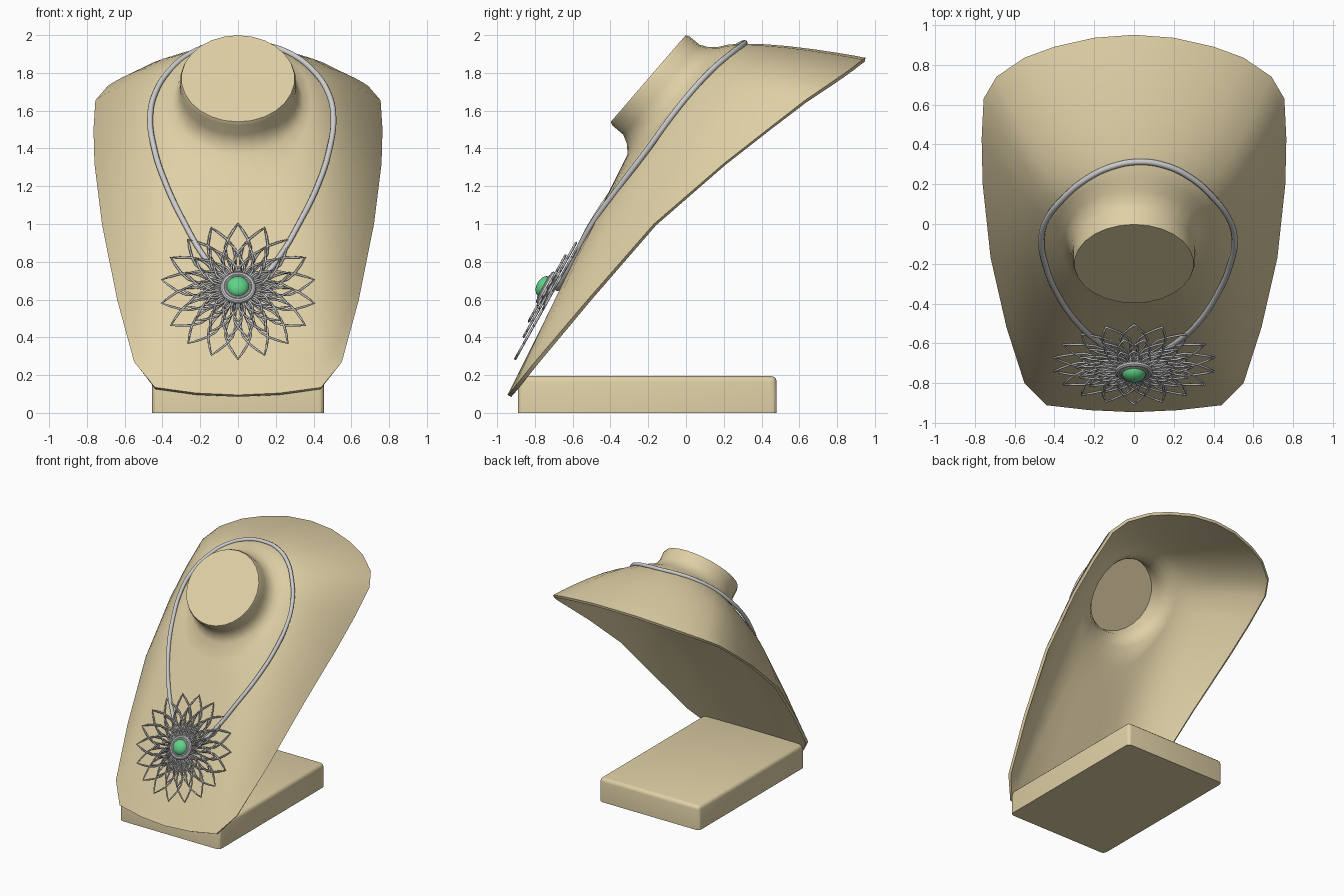
import bpy, bmesh
from math import sin, cos, pi, radians
from mathutils import Vector, Matrix
from mathutils.bvhtree import BVHTree

if "Cube" in bpy.data.objects:
    bpy.data.objects.remove(bpy.data.objects["Cube"])


def material(name, color):
    m = bpy.data.materials.new(name)
    m.diffuse_color = color
    m.use_nodes = True
    m.node_tree.nodes["Principled BSDF"].inputs["Base Color"].default_value = m.diffuse_color
    return m


TAN = material("tan_fabric", (0.74, 0.63, 0.38, 1))
GREEN = material("green_stone", (0.12, 0.65, 0.25, 1))


def finish(ob, angle=35, mat=None):
    bpy.ops.object.select_all(action='DESELECT')
    ob.select_set(True)
    bpy.context.view_layer.objects.active = ob
    for mod in list(ob.modifiers):
        bpy.ops.object.modifier_apply(modifier=mod.name)
    bpy.ops.object.shade_smooth_by_angle(angle=radians(angle))
    if mat:
        ob.data.materials.append(mat)


# Bust shell: lofted from the tilted neck disc out to the shoulder rim
N = Vector((0, -0.754, 0.656))          # neck axis
half_rim = [(0, -.945, .095), (.22, -.935, .105), (.44, -.91, .135), (.55, -.80, .27),
            (.64, -.52, .6), (.72, -.17, 1.0), (.76, .2, 1.32), (.765, .43, 1.5),
            (.755, .63, 1.655), (.69, .74, 1.73), (.55, .835, 1.795), (.4, .89, 1.835),
            (.2, .935, 1.87), (0, .95, 1.88)]
rim = [Vector(p) for p in half_rim]
rim += [Vector((-p[0], p[1], p[2])) for p in half_rim[-2:0:-1]]
count = len(rim)
angles = [-pi / 2 + 2 * pi * j / count for j in range(count)]


def tilted_ring(cy, cz, rx, dy, dz, drop=0.0):
    return [Vector((rx * cos(a), cy + dy * sin(a), cz + dz * sin(a))) - N * drop * cos(a) ** 2
            for a in angles]


rings = [tilted_ring(-.2, 1.77, .3, .198, .229),
         tilted_ring(-.185, 1.757, .307, .205, .235),
         tilted_ring(-.13, 1.711, .305, .202, .238),
         tilted_ring(-.1, 1.68, .315, .212, .258),
         tilted_ring(-.07, 1.652, .345, .24, .285, .02)]
base = rings[-1]
for t in (.1, .22, .36, .52, .68, .82, .93, 1):
    ring = []
    for a, p, q in zip(angles, base, rim):
        up = max(0, sin(a))
        bulge = (.08 * cos(a) ** 2 + .055 * up) * max(0, sin(pi * t ** (1 - .2 * up))) ** .85
        ring.append(p.lerp(q, t) + N * bulge)
    rings.append(ring)

verts = [v for r in rings for v in r]
faces = [list(range(count))]
for k in range(len(rings) - 1):
    for j in range(count):
        i = (j + 1) % count
        faces.append([k * count + j, (k + 1) * count + j, (k + 1) * count + i, k * count + i])
mesh = bpy.data.meshes.new("bust")
mesh.from_pydata(verts, [], faces)
bust = bpy.data.objects.new("bust", mesh)
bpy.context.collection.objects.link(bust)
surface = BVHTree.FromPolygons(verts, faces)
solid = bust.modifiers.new("thickness", 'SOLIDIFY')
solid.thickness = .022
solid.offset = -1
finish(bust, 55, TAN)

# Base block, all edges rounded except the underside
bpy.ops.mesh.primitive_cube_add(size=1)
block = bpy.context.object
block.name = "base_block"
block.data.transform(Matrix.Translation((0, -.205, .0975)) @ Matrix.Diagonal((.91, 1.37, .195, 1)))
bm = bmesh.new()
bm.from_mesh(block.data)
edges = [e for e in bm.edges if max(v.co.z for v in e.verts) > .1]
bmesh.ops.bevel(bm, geom=edges, offset=.03, segments=3, profile=.5, affect='EDGES')
bm.to_mesh(block.data)
bm.free()
finish(block, 30, TAN)


def wire(name, radius, resolution):
    cu = bpy.data.curves.new(name, 'CURVE')
    cu.dimensions = '3D'
    cu.bevel_depth = radius
    cu.bevel_resolution = resolution
    cu.resolution_u = 6
    ob = bpy.data.objects.new(name, cu)
    bpy.context.collection.objects.link(ob)
    return ob


# Necklace cord, resting on the bust
half = [(0, .315, 1.955), (.13, .295, 1.945), (.26, .235, 1.9), (.38, .13, 1.81), (.46, .02, 1.69),
        (.485, -.08, 1.565), (.465, -.2, 1.4), (.405, -.33, 1.2), (.3, -.48, .98),
        (.2, -.58, .82), (.1, -.65, .71), (0, -.68, .66)]
loop = [Vector(p) for p in half] + [Vector((-p[0], p[1], p[2])) for p in half[-2:0:-1]]
cord = wire("necklace_cord", .0155, 2)
sp = cord.data.splines.new('BEZIER')
sp.bezier_points.add(len(loop) - 1)
sp.use_cyclic_u = True
for bp, p in zip(sp.bezier_points, loop):
    p.x += .02
    hit = surface.ray_cast(p + N, -N)[0]
    if hit is not None:
        lift = (hit - p).dot(N) + .008
        if 0 < lift < .15:
            p = p + N * lift
    bp.co = p
    bp.handle_left_type = bp.handle_right_type = 'AUTO'

# Pendant frame: lies along the chest
FRAME = Matrix.Translation((0, -.705, .643)) @ Matrix.Rotation(radians(60.9), 4, 'X')

# Wire petals in three stacked layers
profile = [(.12, .1), (.35, .52), (.52, .9), (.65, 1), (.78, .76), (.9, .38), (1, 0)]
outline = profile + [(s, -w) for s, w in profile[-2::-1]]
petals = wire("flower_petals", .0065, 0)
petals.matrix_world = FRAME
for reach, width, height, turn in ((.41, .068, 0, 0), (.29, .05, .018, 10), (.2, .036, .034, 0)):
    for k in range(18):
        spin = Matrix.Rotation(radians(20 * k + turn), 4, 'Z')
        sp = petals.data.splines.new('POLY')
        sp.points.add(len(outline) - 1)
        for pt, (s, w) in zip(sp.points, outline):
            pt.co = (*(spin @ Vector((w * width, s * reach, height))), 1)


# Stone setting and stone
def place(name, z, scale=(1, 1, 1), mat=None):
    ob = bpy.context.object
    ob.name = name
    ob.data.transform(FRAME @ Matrix.Translation((0, 0, z)) @ Matrix.Diagonal((*scale, 1)))
    finish(ob, 35, mat)


bpy.ops.mesh.primitive_cylinder_add(vertices=32, radius=.085, depth=.05)
place("setting_plate", .022)
bpy.ops.mesh.primitive_torus_add(major_segments=32, minor_segments=10, major_radius=.08, minor_radius=.016)
place("setting_outer_ring", .04)
bpy.ops.mesh.primitive_torus_add(major_segments=32, minor_segments=8, major_radius=.064, minor_radius=.009)
place("setting_inner_ring", .05)
bpy.ops.mesh.primitive_uv_sphere_add(segments=24, ring_count=14, radius=.06)
place("stone", .05, (1, 1, .72), GREEN)
